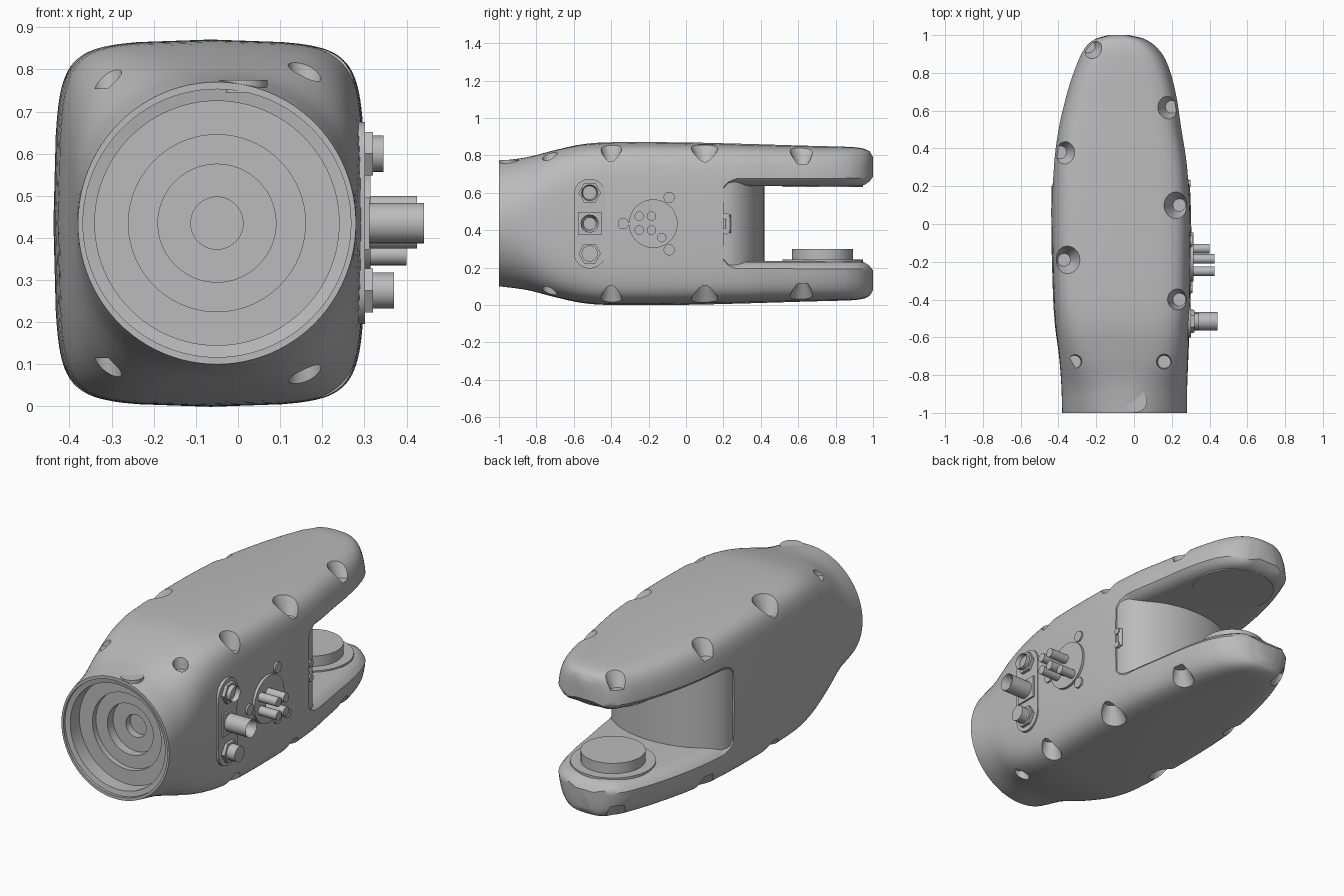
import bpy, bmesh, math
from mathutils import Vector, Matrix

if "Cube" in bpy.data.objects:
    bpy.data.objects.remove(bpy.data.objects["Cube"], do_unlink=True)

grey = bpy.data.materials.new("plain_grey")
grey.use_nodes = True
grey.diffuse_color = (0.5, 0.5, 0.5, 1)
grey.node_tree.nodes["Principled BSDF"].inputs["Base Color"].default_value = (0.5, 0.5, 0.5, 1)

MID = 0.435            # height of the symmetry plane
AXIS = -0.05           # x of the front opening
HINGE = (-0.065, 0.73) # x, y of the fork joint


def finish(name, bm):
    bmesh.ops.recalc_face_normals(bm, faces=bm.faces)
    me = bpy.data.meshes.new(name)
    bm.to_mesh(me)
    bm.free()
    me.materials.append(grey)
    ob = bpy.data.objects.new(name, me)
    bpy.context.collection.objects.link(ob)
    smooth(ob)
    return ob


def smooth(ob):
    bpy.ops.object.select_all(action="DESELECT")
    ob.select_set(True)
    bpy.context.view_layer.objects.active = ob
    bpy.ops.object.shade_smooth_by_angle(angle=math.radians(32))


def loft(name, rings):
    """Skin a row of closed rings and cap both ends."""
    bm = bmesh.new()
    rows = [[bm.verts.new(p) for p in ring] for ring in rings]
    for a, b in zip(rows, rows[1:]):
        for i in range(len(a)):
            j = (i + 1) % len(a)
            bm.faces.new((a[i], a[j], b[j], b[i]))
    bm.faces.new(rows[0])
    bm.faces.new(rows[-1])
    return finish(name, bm)


def oval(y, cx, w, h, n, crown=0, steps=96):
    """Superellipse across y; n = 2 is round, larger is boxier, crown bows the sides."""
    ring = []
    for i in range(steps):
        a = math.tau * i / steps
        u, v = (math.copysign(abs(f) ** (2 / n), f) for f in (math.cos(a), math.sin(a)))
        ring.append((cx + w * u * (1 - crown * v * v), y,
                     MID + h * v * (1 - crown * u * u)))
    return ring


def cylinder(name, base, axis, r, length, sides=32, r2=None, hollow=0):
    bm = bmesh.new()
    rot = Vector((0, 0, 1)).rotation_difference(Vector(axis)).to_matrix().to_4x4()
    bmesh.ops.create_cone(bm, cap_ends=True, segments=sides, radius1=r,
                          radius2=r if r2 is None else r2, depth=length,
                          matrix=Matrix.Translation((0, 0, length / 2)))
    if hollow:
        bm.faces.ensure_lookup_table()
        end = max(bm.faces, key=lambda f: f.calc_center_median().z)
        bmesh.ops.inset_region(bm, faces=[end], thickness=r * 0.3)
        bmesh.ops.translate(bm, verts=end.verts, vec=(0, 0, -hollow))
    bmesh.ops.transform(bm, matrix=Matrix.Translation(base) @ rot, verts=bm.verts)
    return finish(name, bm)


def cut(target, cutter):
    mod = target.modifiers.new("cut", "BOOLEAN")
    mod.operation, mod.solver, mod.object = "DIFFERENCE", "EXACT", cutter
    bpy.context.view_layer.objects.active = target
    bpy.ops.object.modifier_apply(modifier=mod.name)
    bpy.data.objects.remove(cutter, do_unlink=True)


# Body stations: y, left x, right x, top z, boxiness, crown
STATIONS = [
    (-1, -.38, .28, .77, 2, 0), (-.85, -.385, .282, .79, 2.6, .01),
    (-.7, -.397, .288, .828, 4.2, .03), (-.55, -.417, .294, .86, 6, .05),
    (-.4, -.428, .3, .87, 7.5, .055), (0, -.438, .303, .869, 8, .055),
    (.3, -.432, .289, .862, 8, .055), (.5, -.407, .259, .856, 7.5, .055),
    (.7, -.36, .227, .85, 7, .055), (.85, -.308, .183, .846, 6, .05),
    (.93, -.268, .132, .84, 5.5, .05), (.98, -.21, .06, .822, 5, .04),
    (1, -.14, -.02, .79, 4, .03)]


def station(y):
    """Smoothly interpolated station values at y."""
    y = min(max(y, -1), 1)
    k = next(i for i in range(len(STATIONS) - 1) if y <= STATIONS[i + 1][0])
    a, b = STATIONS[k], STATIONS[k + 1]
    before, after = STATIONS[max(k - 1, 0)], STATIONS[min(k + 2, len(STATIONS) - 1)]
    d = b[0] - a[0]
    t = (y - a[0]) / d
    out = []
    for c in range(1, len(a)):
        m0 = (b[c] - before[c]) / (b[0] - before[0]) * d
        m1 = (after[c] - a[c]) / (after[0] - a[0]) * d
        out.append((2*t**3 - 3*t*t + 1) * a[c] + (t**3 - 2*t*t + t) * m0
                   + (3*t*t - 2*t**3) * b[c] + (t**3 - t*t) * m1)
    return out


def body_ring(y):
    l, r, top, n, crown = station(y)
    return oval(y, (l + r) / 2, (r - l) / 2, top - MID, n, crown)


rings = [body_ring(a[0] + (b[0] - a[0]) * s / 4)
         for a, b in zip(STATIONS, STATIONS[1:]) for s in range(4)]
body = loft("fork_body", rings + [body_ring(1)])

# Fork slot, flared at its rim so the prong edges come out rounded
FLARE = [(-.09, 0), (-.055, .006), (-.025, .022), (0, .05), (.06, .12)]
slot = []
for y, half, tip in [(.2, .15, 0), (.225, .18, 0), (.27, .2, 0)] + \
        [(.3 + .05 * i, .2, 0) for i in range(13)] + \
        [(.93, .2, 0), (.955, .2, .008), (.98, .2, .024), (1, .2, .05), (1.06, .2, .12)]:
    l, r, *_ = station(y)
    cx, w = (l + r) / 2, max((r - l) / 2, .12)
    right = [(w + d, half + max(f, tip)) for d, f in FLARE]
    upper = [(-x, z) for x, z in reversed(right)] + right
    slot.append([(cx + x, y, MID + z) for x, z in upper] +
                [(cx + x, y, MID - z) for x, z in reversed(upper)])
cut(body, loft("slot_cutter", slot))

# Stepped round socket in the front
SOCKET = [(.318, -1.02), (.318, -.985), (.29, -.98), (.29, -.9), (.21, -.9), (.21, -.87),
          (.14, -.87), (.14, -.82), (.062, -.82), (.062, -.78)]
cut(body, loft("socket_cutter", [oval(y, AXIS, r, r, 2) for r, y in SOCKET]))

# Conical screw pockets on the top and bottom
POCKETS = [(-.24, .94), (.2, .62), (-.39, .38), (.24, .1), (-.37, -.19),
           (.24, -.4), (-.315, -.73), (.16, -.73)]
for x, y in POCKETS:
    for side in (1, -1):
        wide = .055 if y < -.6 else .08 if x > .2 and y < 0 else .11
        cut(body, cylinder("pocket_cutter", (x, y, MID + side * .32), (0, 0, side),
                           .034, .16, 24, wide))
smooth(body)

# Rounded web at the root of the slot
bm = bmesh.new()
bmesh.ops.create_cone(bm, cap_ends=True, segments=64, radius1=1, radius2=1, depth=1)
bmesh.ops.transform(bm, verts=bm.verts, matrix=Matrix.Translation((-.07, .2, MID))
                    @ Matrix.Diagonal((.355, .22, .5, 1)))
finish("slot_web", bm)

# Joint discs on the lower and upper prong
cylinder("joint_washer", (*HINGE, .2), (0, 0, 1), .215, .043, 48)
cylinder("joint_disc", (*HINGE, .2), (0, 0, 1), .163, .1, 48)
cylinder("upper_joint_pad", (*HINGE, .66), (0, 0, -1), .215, .028, 48)

# Connector strip on the right side
OUT = (1, 0, 0)
ROW = -.515
strip = []
for x in (.25, .302):
    ring = []
    for i in range(32):
        a = math.tau * (i + .5) / 32
        ring.append((x, ROW + .085 * math.cos(a),
                     MID + .085 * math.sin(a) + math.copysign(.155, math.sin(a))))
    strip.append(ring)
loft("connector_strip", strip)
loft("square_flange", [[(x, ROW + .062 * s, MID + .062 * t)
                        for s, t in ((-1, -1), (1, -1), (1, 1), (-1, 1))]
                       for x in (.28, .312)])
for z in (.6, .275):
    cylinder("hex_nut", (.28, ROW, z), OUT, .06, .04, 6)
cylinder("upper_connector", (.28, ROW, .6), OUT, .043, .065, hollow=.05)
cylinder("lower_connector", (.28, ROW, .275), OUT, .043, .09)
cylinder("long_connector", (.28, ROW, MID), OUT, .048, .162, hollow=.05)

# Round cover with air fittings and three fixing screws
cylinder("round_cover", (.27, -.175, MID), OUT, .13, .045, 48)
for y, z, reach in [(-.25, .475, .425), (-.185, .475, .425), (-.25, .4, .425),
                    (-.185, .4, .425), (-.13, .36, .4)]:
    cylinder("air_fitting", (.28, y, z), OUT, .025, reach - .28, 20)
for y, z in [(-.335, MID), (-.09, MID + .14), (-.09, MID - .14)]:
    cylinder("cover_screw", (.28, y, z), OUT, .03, .03, 20)

# Small latch beside the slot and round mark on the front rim
for dz in (-.04, .04):
    cylinder("latch_peg", (.26, .215, MID + dz), OUT, .018, .04, 12)
cylinder("latch_bar", (.28, .225, MID - .05), (0, 0, 1), .015, .1, 12)
cylinder("rim_mark", (.01, -.938, .745), (0, 0, 1), .06, .03, 24)
